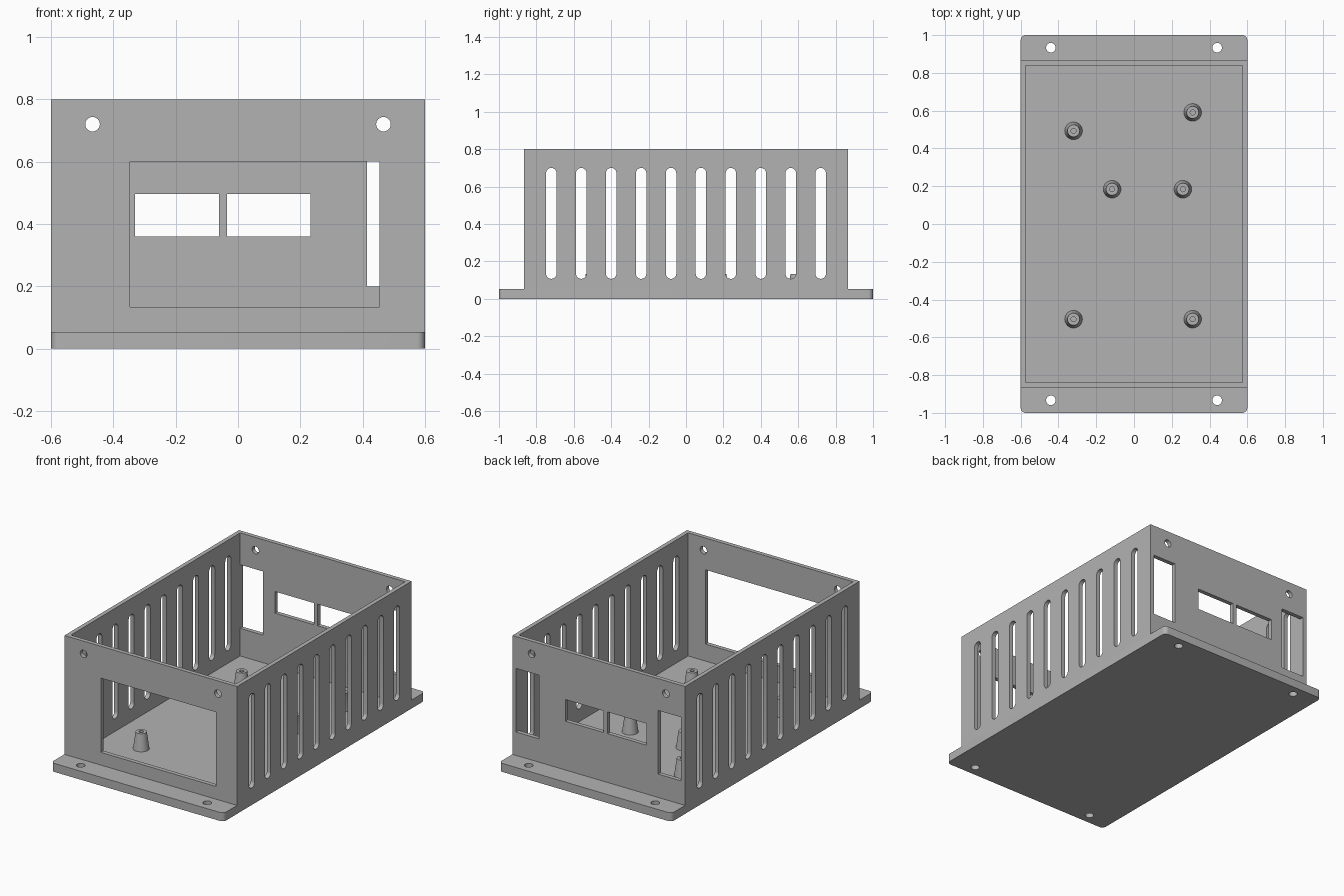
import bpy, bmesh
from math import cos, sin, pi, radians

MM = 1 / 75  # the box is laid out in millimetres, 150 long

cube = bpy.data.objects.get("Cube")
if cube:
    bpy.data.objects.remove(cube, do_unlink=True)

grey = bpy.data.materials.new("plain grey plastic")
grey.use_nodes = True
GREY = (0.45, 0.45, 0.45, 1)
grey.diffuse_color = GREY
grey.node_tree.nodes["Principled BSDF"].inputs["Base Color"].default_value = GREY


# ---- outlines, as lists of (u, v) points ----
def rect(u0, u1, v0, v1):
    return [(u0, v0), (u1, v0), (u1, v1), (u0, v1)]


def rounded(u0, u1, v0, v1, r, steps=8):
    corners = [(u1 - r, v1 - r), (u0 + r, v1 - r), (u0 + r, v0 + r), (u1 - r, v0 + r)]
    pts = []
    for q, (cu, cv) in enumerate(corners):
        for i in range(steps + 1):
            a = (q + i / steps) * pi / 2
            pts.append((cu + r * cos(a), cv + r * sin(a)))
    return pts


def slot(u, v0, v1, r, steps=12):
    pts = []
    for centre, start in ((v1 - r, 0), (v0 + r, pi)):
        for i in range(steps + 1):
            a = start + pi * i / steps
            pts.append((u + r * cos(a), centre + r * sin(a)))
    return pts


def circle(u, v, r, n=32):
    return [(u + r * cos(2 * pi * i / n), v + r * sin(2 * pi * i / n)) for i in range(n)]


# ---- solids: each outline is extruded along an axis between lo and hi ----
PLACE = {
    "x": lambda u, v, w: (w, u, v),
    "y": lambda u, v, w: (u, w, v),
    "z": lambda u, v, w: (u, v, w),
}


def solid(name, prisms):
    bm = bmesh.new()
    for outline, axis, lo, hi in prisms:
        rings = [[bm.verts.new([c * MM for c in PLACE[axis](u, v, w)]) for u, v in outline]
                 for w in (lo, hi)]
        bm.faces.new(rings[0])
        bm.faces.new(rings[1])
        n = len(outline)
        for i in range(n):
            j = (i + 1) % n
            bm.faces.new((rings[0][i], rings[0][j], rings[1][j], rings[1][i]))
    return finish(name, bm)


def finish(name, bm):
    bmesh.ops.recalc_face_normals(bm, faces=bm.faces)
    mesh = bpy.data.meshes.new(name)
    bm.to_mesh(mesh)
    bm.free()
    mesh.materials.append(grey)
    ob = bpy.data.objects.new(name, mesh)
    bpy.context.collection.objects.link(ob)
    return ob


def select(ob):
    bpy.ops.object.select_all(action="DESELECT")
    ob.select_set(True)
    bpy.context.view_layer.objects.active = ob


def smooth(ob):
    select(ob)
    bpy.ops.object.shade_smooth_by_angle(angle=radians(30))


def cut(ob, prisms):
    cutter = solid("cutter", prisms)
    cutter.hide_render = True
    mod = ob.modifiers.new("openings", "BOOLEAN")
    mod.operation = "DIFFERENCE"
    mod.solver = "EXACT"
    mod.object = cutter
    select(ob)
    bpy.ops.object.modifier_apply(modifier=mod.name)
    bpy.data.objects.remove(cutter, do_unlink=True)
    smooth(ob)


X, Y, WALL, FLANGE, TOP = 45, 65, 2, 4, 60

# base plate with mounting flanges and a shallow floor pocket
base = solid("base_plate", [(rounded(-X, X, -75, 75, 2), "z", 0, FLANGE)])
pocket = rect(-X + WALL, X - WALL, -Y + WALL, Y - WALL)
cut(base, [(pocket, "z", WALL, FLANGE + 2)]
    + [(circle(sx * 33, sy * 70, 1.9), "z", -1, FLANGE + 1) for sx in (-1, 1) for sy in (-1, 1)])

# end walls with lid screw holes
end = rect(-X, X, FLANGE, TOP)
screw_holes = [circle(s * 35, 54, 1.75) for s in (-1, 1)]

front = solid("front_wall", [(end, "y", -Y, -Y + WALL)])
front_openings = screw_holes + [rect(-26, 34, 10, 45)]
cut(front, [(o, "y", -Y - 1, -Y + WALL + 1) for o in front_openings])

back = solid("back_wall", [(end, "y", Y - WALL, Y)])
back_openings = screw_holes + [rect(-43, -31, 15, 45), rect(31, 43, 15, 45),
                               rect(-24.8, -4.6, 27, 37.2), rect(-2.6, 17.4, 27, 37.2)]
cut(back, [(o, "y", Y - WALL - 1, Y + 1) for o in back_openings])

# side walls with ventilation slots
for name, x0 in (("left_wall", X - WALL), ("right_wall", -X)):
    wall = solid(name, [(rect(-Y + WALL, Y - WALL, FLANGE, TOP), "x", x0, x0 + WALL)])
    cut(wall, [(slot(-54 + 12 * i, 8, 52.5, 2.1), "x", x0 - 1, x0 + WALL + 1) for i in range(10)])


# tapered board standoffs with a screw bore
def standoff(name, x, y, n=32):
    bm = bmesh.new()
    profile = [(3.5, WALL), (2.4, 10), (1, 10), (1, WALL + 0.1)]
    rings = [[bm.verts.new((u * MM, v * MM, z * MM)) for u, v in circle(x, y, r, n)]
             for r, z in profile]
    for a, b in zip(rings, rings[1:]):
        for i in range(n):
            j = (i + 1) % n
            bm.faces.new((a[i], a[j], b[j], b[i]))
    bm.faces.new(rings[0])
    bm.faces.new(rings[-1])
    smooth(finish(name, bm))


spots = [(-24, 37), (23.3, 44.3), (-8.7, 13.8), (19.4, 13.8), (-24, -37.8), (23.3, -37.8)]
for i, (x, y) in enumerate(spots):
    standoff(f"standoff_{i + 1}", x, y)
